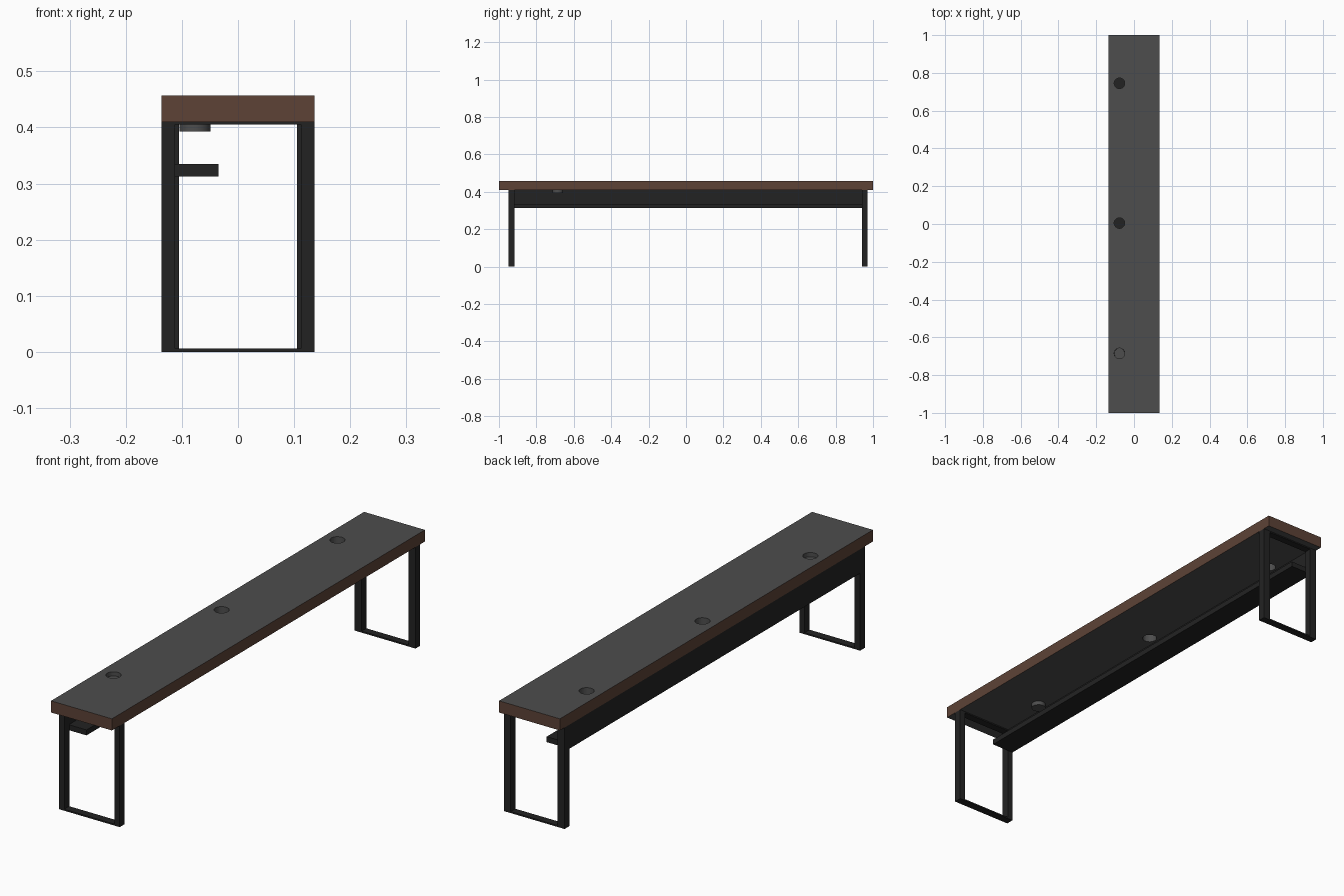
import bpy

if "Cube" in bpy.data.objects:
    bpy.data.objects.remove(bpy.data.objects["Cube"])


def material(name, rgb):
    m = bpy.data.materials.new(name)
    m.diffuse_color = (*rgb, 1)
    m.use_nodes = True
    m.node_tree.nodes["Principled BSDF"].inputs["Base Color"].default_value = m.diffuse_color
    return m


GREY = material("dark grey laminate", (0.075, 0.075, 0.075))
BROWN = material("brown edge", (0.11, 0.055, 0.037))
BLACK = material("black metal", (0.0165, 0.0165, 0.0165))


def box(name, x, y, z, mat):
    """Box between the given (min, max) pairs."""
    bpy.ops.mesh.primitive_cube_add(size=1, location=[sum(p) / 2 for p in (x, y, z)])
    o = bpy.context.object
    o.name = name
    o.scale = [p[1] - p[0] for p in (x, y, z)]
    bpy.ops.object.transform_apply(location=True, rotation=False, scale=True)
    o.data.materials.append(mat)
    return o


def disc(name, x, y, z, radius, mat):
    bpy.ops.mesh.primitive_cylinder_add(vertices=32, radius=radius, depth=z[1] - z[0],
                                        location=(x, y, sum(z) / 2))
    o = bpy.context.object
    o.name = name
    o.data.materials.append(mat)
    return o


W = 0.136            # half width
TOP, UNDER = 0.457, 0.41
HOLE_X, HOLE_R = -0.077, 0.028
HOLES = (-0.685, 0.005, 0.745)

# Table top with three cable holes
top = box("table_top", (-W, W), (-1, 1), (UNDER, TOP), GREY)
for y in HOLES:
    cutter = disc("hole_cutter", HOLE_X, y, (0.38, 0.5), HOLE_R, GREY)
    cutter.hide_render = True
    bpy.context.view_layer.objects.active = top
    mod = top.modifiers.new("hole", "BOOLEAN")
    mod.operation = "DIFFERENCE"
    mod.solver = "EXACT"
    mod.object = cutter
    bpy.ops.object.modifier_apply(modifier=mod.name)
    bpy.data.objects.remove(cutter)

# Brown banding on the outer edges, grey elsewhere
top.data.materials.clear()
top.data.materials.append(GREY)
top.data.materials.append(BROWN)
for f in top.data.polygons:
    outer = abs(f.center.x) > W - 0.001 or abs(f.center.y) > 0.999
    f.material_index = 1 if outer else 0

# Sunken plug in the front hole
plug = disc("hole_plug", HOLE_X, HOLES[0], (0.393, 0.44), HOLE_R - 0.0003, GREY)
bpy.ops.object.shade_smooth_by_angle()

# Leg frames: two posts joined by thin bars at floor and top
for name, y, inner in (("front", (-0.95, -0.918), 0.112), ("back", (0.94, 0.97), 0.105)):
    for side, s in (("left", -1), ("right", 1)):
        box(f"{name}_{side}_leg", sorted((s * inner, s * W)), y, (0, UNDER), BLACK)
    box(f"{name}_floor_bar", (-inner, inner), y, (0, 0.006), BLACK)
    box(f"{name}_top_bar", (-inner, inner), y, (0.405, UNDER), BLACK)

# Cable tray: upright panel and shelf along the left side
span = (-0.918, 0.94)
box("tray_panel", (-W, -0.114), span, (0.313, UNDER), BLACK)
box("tray_shelf", (-0.114, -0.035), span, (0.313, 0.335), BLACK)
